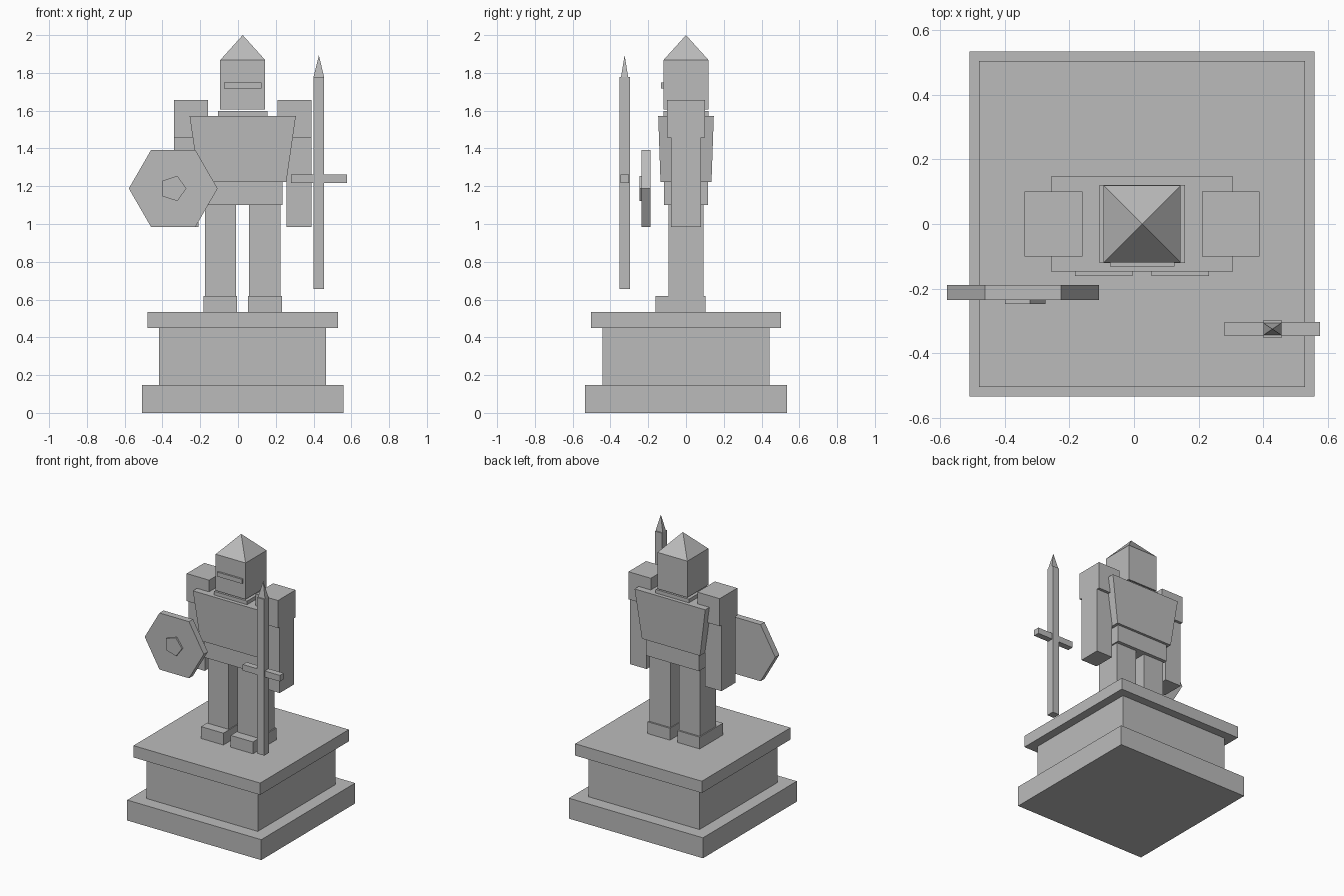
import bpy, bmesh, math

cube = bpy.data.objects.get("Cube")
if cube:
    bpy.data.objects.remove(cube)

stone = bpy.data.materials.new("grey stone")
stone.use_nodes = True
stone.diffuse_color = (0.5, 0.5, 0.5, 1)
stone.node_tree.nodes["Principled BSDF"].inputs["Base Color"].default_value = (0.5, 0.5, 0.5, 1)

CX = 0.025  # figure's mid line


def add(name, bm):
    bmesh.ops.recalc_face_normals(bm, faces=bm.faces)
    mesh = bpy.data.meshes.new(name)
    bm.to_mesh(mesh)
    bm.free()
    mesh.materials.append(stone)
    obj = bpy.data.objects.new(name, mesh)
    bpy.context.collection.objects.link(obj)
    return obj


def block(name, x, y, z, taper=(1, 1)):
    """Box from (centre, width) in x and y, (bottom, top) in z; taper scales the top."""
    bm = bmesh.new()
    bmesh.ops.create_cube(bm, size=1)
    for v in bm.verts:
        sx, sy = taper if v.co.z > 0 else (1, 1)
        v.co.x = x[0] + v.co.x * x[1] * sx
        v.co.y = y[0] + v.co.y * y[1] * sy
        v.co.z = z[1] if v.co.z > 0 else z[0]
    # a zero taper collapses the top into a point
    bmesh.ops.remove_doubles(bm, verts=bm.verts, dist=0.0001)
    return add(name, bm)


def disc(name, sides, radius, centre, depth):
    """Upright flat prism facing the front, with one corner towards +x."""
    bm = bmesh.new()
    ring = []
    for i in range(sides):
        a = 2 * math.pi * i / sides
        ring.append(bm.verts.new((centre[0] + radius * math.cos(a), centre[1],
                                  centre[2] + radius * math.sin(a))))
    face = bm.faces.new(ring)
    out = bmesh.ops.extrude_face_region(bm, geom=[face])["geom"]
    for v in out:
        if isinstance(v, bmesh.types.BMVert):
            v.co.y += depth
    return add(name, bm)


# Pedestal
block("plinth_base", (CX, 1.067), (0, 1.067), (0, 0.147))
block("plinth_middle", (CX, 0.884), (0, 0.884), (0.147, 0.45))
block("plinth_top", (CX, 1.008), (0, 1.008), (0.45, 0.535))

# Limbs, mirrored about the mid line
for side, s in (("left", 1), ("right", -1)):
    block(side + "_boot", (CX + s * 0.118, 0.178), (-0.028, 0.265), (0.535, 0.62))
    block(side + "_leg", (CX + s * 0.117, 0.165), (0, 0.185), (0.62, 1.10))
    block(side + "_arm", (CX + s * 0.298, 0.13), (0, 0.16), (0.983, 1.458))
    block(side + "_shoulder", (CX + s * 0.274, 0.178), (0, 0.2), (1.458, 1.656))

# Body
block("hips", (CX, 0.42), (0, 0.234), (1.10, 1.223))
block("torso", (CX, 0.462), (0, 0.27), (1.223, 1.572), (1.217, 1.09))
block("collar", (CX, 0.264), (0, 0.24), (1.572, 1.598))

# Helmet
block("helmet", (CX, 0.238), (0, 0.238), (1.606, 1.868))
block("helmet_peak", (CX, 0.238), (0, 0.238), (1.868, 2.0), (0, 0))
block("visor", (CX, 0.2), (-0.122, 0.02), (1.718, 1.75))

# Shield
disc("shield", 6, 0.235, (-0.343, -0.235, 1.188), 0.046)
disc("shield_boss", 5, 0.07, (-0.343, -0.247, 1.188), 0.02)

# Sword
block("sword_blade", (0.428, 0.056), (-0.325, 0.056), (0.655, 1.778))
block("sword_tip", (0.428, 0.056), (-0.325, 0.038), (1.778, 1.893), (0, 0))
block("sword_guard", (0.428, 0.296), (-0.325, 0.044), (1.218, 1.262))
